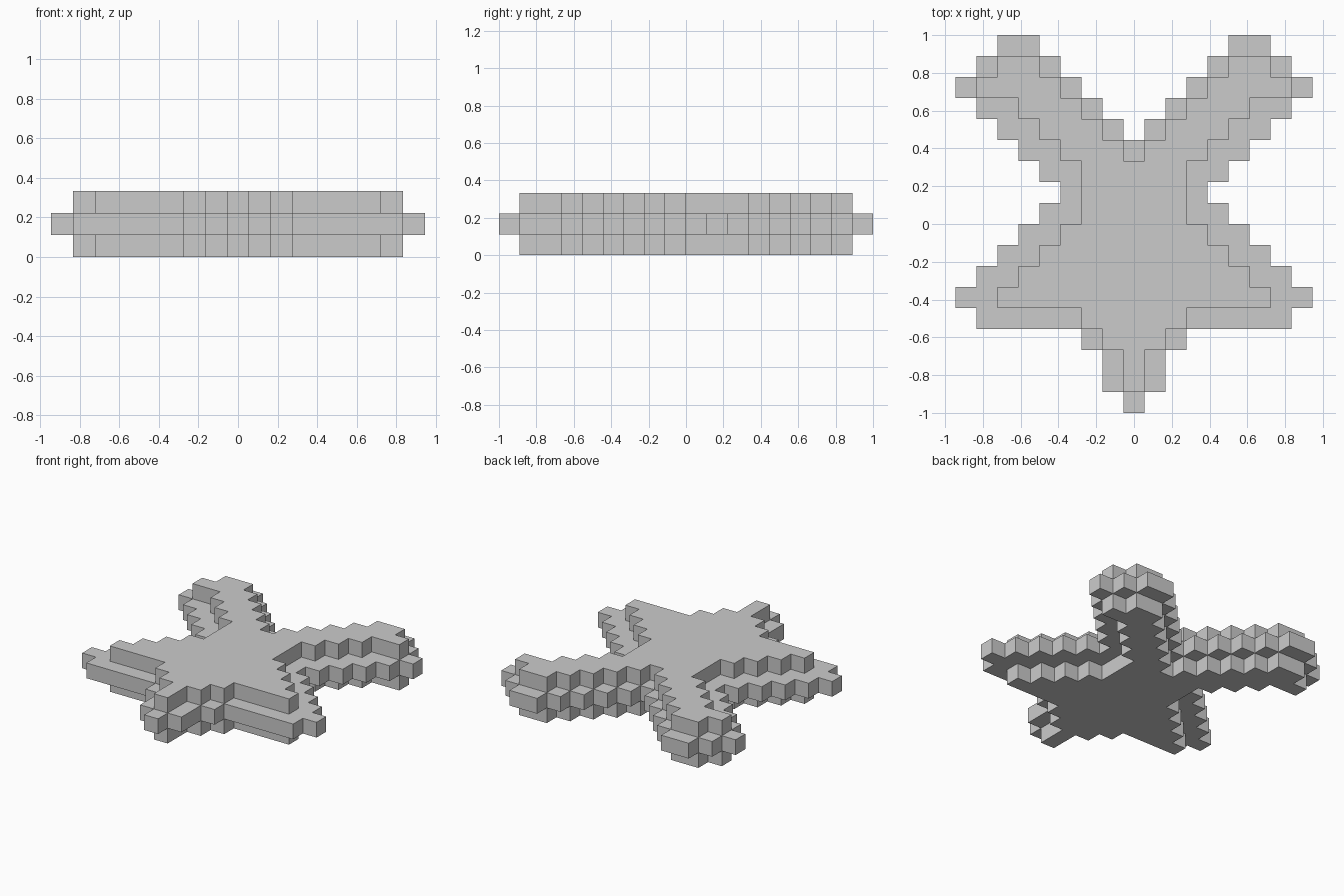
import bpy, bmesh
from mathutils import Vector

if "Cube" in bpy.data.objects:
    bpy.data.objects.remove(bpy.data.objects["Cube"])

S = 1 / 9  # cube size

# Right-half column spans (first, last) for each row, from back (y=1) to front (y=-1)
MIDDLE = [(5, 6), (4, 7), (3, 8), (2, 7), (1, 6), (0, 5), (0, 4), (0, 3), (0, 4),
          (0, 5), (0, 6), (0, 7), (0, 8), (0, 7), (0, 2), (0, 1), (0, 1), (0, 0)]
OUTER = [None, (5, 6), (4, 7), (3, 5), (2, 4), (1, 3), (0, 2), (0, 2), (0, 2),
         (0, 3), (0, 4), (0, 5), (0, 6), (0, 2), (0, 1), (0, 0), (0, 0), None]

# Fill the mirrored cube grid, three layers high
cells = set()
for layer, rows in enumerate((OUTER, MIDDLE, OUTER)):
    for r, span in enumerate(rows):
        if span:
            for c in range(span[0], span[1] + 1):
                cells |= {(c, 8 - r, layer), (-c, 8 - r, layer)}

# Outer skin: one quad wherever a cube has no neighbour
bm = bmesh.new()
for cell in sorted(cells):
    centre = Vector((cell[0], cell[1] + 0.5, cell[2] + 0.5))
    for axis in range(3):
        for sign in (-1, 1):
            near = list(cell)
            near[axis] += sign
            if tuple(near) in cells:
                continue
            n, u, v = Vector(), Vector(), Vector()
            n[axis] = sign / 2
            u[(axis + 1) % 3] = 0.5
            v[(axis + 2) % 3] = 0.5 * sign
            corners = (-u - v, u - v, u + v, v - u)
            bm.faces.new([bm.verts.new((centre + n + k) * S) for k in corners])

# Weld and merge coplanar quads into clean flat faces
bmesh.ops.remove_doubles(bm, verts=bm.verts, dist=1e-4)
bmesh.ops.dissolve_limit(bm, angle_limit=0.01, verts=bm.verts, edges=bm.edges)
mesh = bpy.data.meshes.new("block_star")
bm.to_mesh(mesh)
bm.free()
star = bpy.data.objects.new("block_star", mesh)
bpy.context.collection.objects.link(star)
